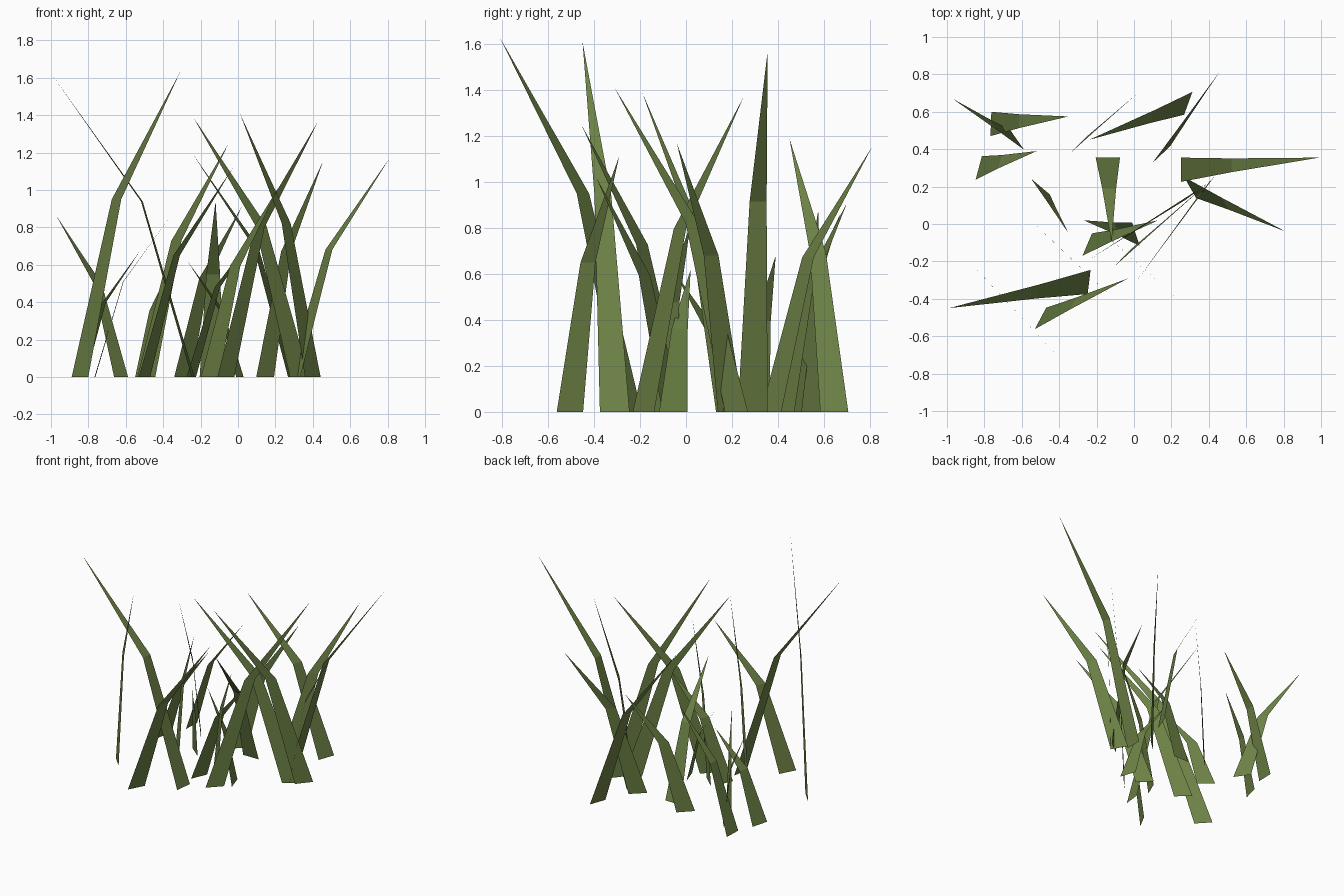
import bpy
from math import radians, cos, sin
from mathutils import Vector

grass = bpy.data.materials.new("grass_green")
grass.diffuse_color = (0.15, 0.22, 0.06, 1)

BASE_HALF, BEND_HALF = 0.065, 0.037   # half widths at the root and at the bend
BEND_REACH, BEND_HEIGHT = 0.365, 0.583  # bend position along the lean and height


def blade(name, bx, by, tx, ty, height, edge):
    """Flat bent blade: root edge, narrower edge at the bend, pointed tip."""
    root, tip = Vector((bx, by, 0)), Vector((tx, ty, height))
    bend = root.lerp(tip, BEND_REACH)
    bend.z = height * BEND_HEIGHT
    side = Vector((cos(radians(edge)), sin(radians(edge)), 0))
    verts = [root - side * BASE_HALF, root + side * BASE_HALF,
             bend + side * BEND_HALF, bend - side * BEND_HALF, tip]
    mesh = bpy.data.meshes.new(name)
    mesh.from_pydata(verts, [], [(0, 1, 2, 3), (3, 2, 4)])
    mesh.materials.append(grass)
    obj = bpy.data.objects.new(name, mesh)
    bpy.context.collection.objects.link(obj)


# root x, root y, tip x, tip y, height, direction of the root edge
blades = [
    # tall blades
    (-0.24, -0.31, -0.99, -0.45, 1.61, 83),
    (0.25, 0.29, 0.99, 0.355, 1.57, 90),
    (-0.845, -0.24, -0.31, -0.81, 1.63, -47),
    (0.40, 0.22, 0.01, -0.31, 1.41, 50),
    (0.33, 0.17, -0.24, -0.19, 1.39, 37),
    (-0.065, -0.185, 0.43, 0.25, 1.37, 46),
    # medium blades
    (-0.50, -0.505, -0.03, -0.29, 1.115, 62),
    (-0.49, -0.04, -0.05, -0.455, 1.25, -43),
    (0.29, 0.645, -0.24, 0.45, 1.19, 70),
    (0.145, 0.37, 0.455, 0.81, 1.155, 43),
    (0.30, 0.195, 0.81, -0.04, 1.17, -60),
    (-0.15, -0.06, 0.22, -0.39, 1.02, -42),
    # short blades
    (-0.765, 0.535, -0.35, 0.575, 0.875, 88),
    (-0.625, 0.45, -0.97, 0.67, 0.86, -55),
    (-0.295, 0.425, 0.02, 0.70, 0.91, 45),
    (-0.14, 0.355, -0.12, -0.10, 0.94, 0),
    (-0.83, 0.30, -0.52, 0.39, 0.68, 75),
    (0.01, -0.055, -0.27, 0.02, 0.62, -72),
    (-0.25, -0.11, 0.13, 0.02, 0.82, 67),
    (-0.50, 0.20, -0.35, -0.05, 0.61, -40),
]
for i, row in enumerate(blades):
    blade(f"grass_blade_{i + 1}", *row)
